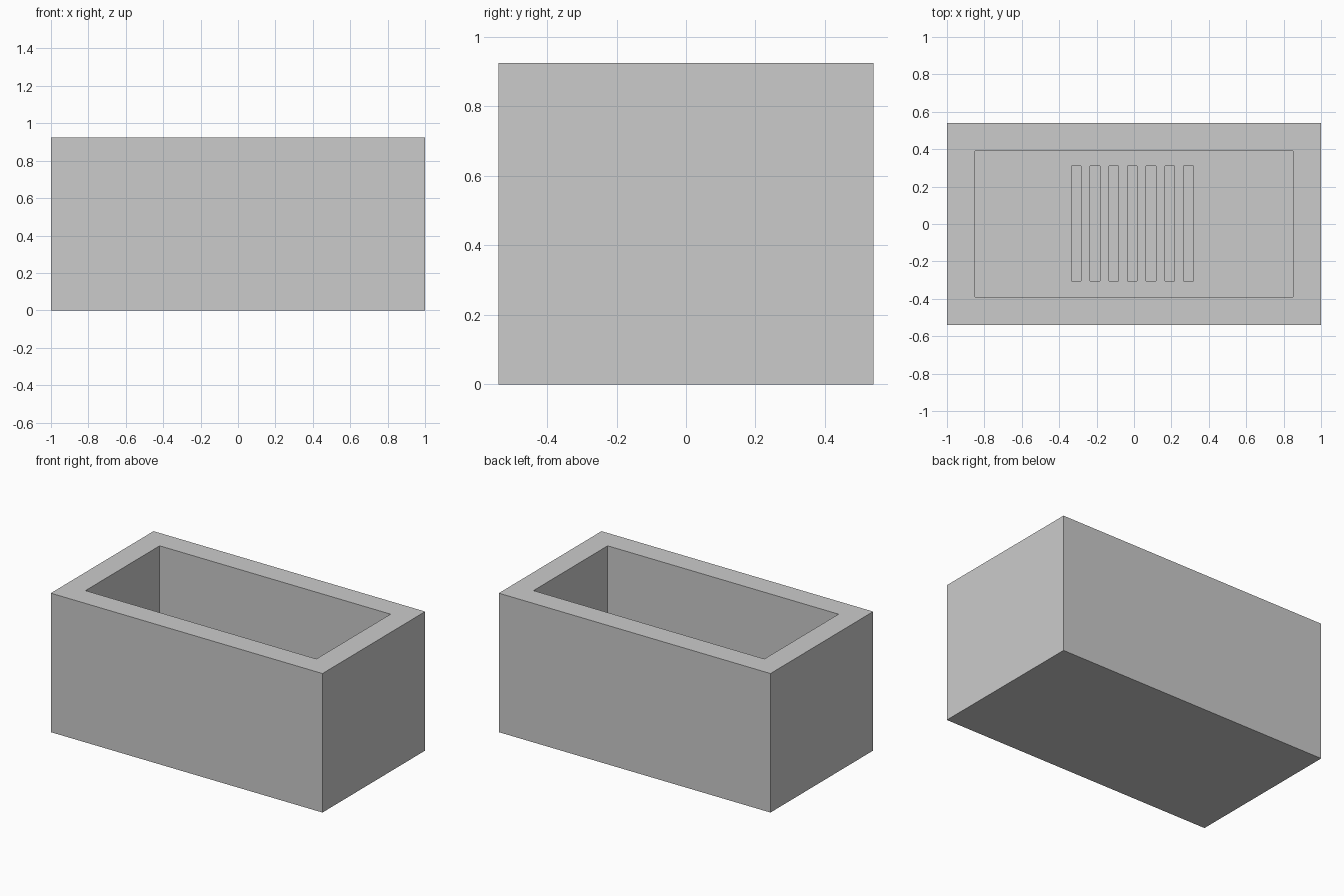
import bpy
import bmesh
from mathutils import Matrix, Vector

if "Cube" in bpy.data.objects:
    bpy.data.objects.remove(bpy.data.objects["Cube"], do_unlink=True)

# Single plain grey
GREY = (0.6, 0.6, 0.6, 1.0)
grey = bpy.data.materials.new("plain_grey")
grey.use_nodes = True
grey.diffuse_color = GREY
grey.node_tree.nodes["Principled BSDF"].inputs["Base Color"].default_value = GREY

WIDTH, DEPTH, HEIGHT = 2.0, 1.08, 0.925
WALL = 0.15
SLOT_COUNT, SLOT_PITCH, SLOT_DEPTH = 7, 0.1, 0.05


def add_block(bm, low, high):
    """Axis-aligned block between two corners."""
    low, high = Vector(low), Vector(high)
    matrix = Matrix.Translation((low + high) / 2) @ Matrix.Diagonal((*(high - low), 1))
    bmesh.ops.create_cube(bm, size=1, matrix=matrix)


def make_object(name, blocks):
    bm = bmesh.new()
    for low, high in blocks:
        add_block(bm, low, high)
    mesh = bpy.data.meshes.new(name)
    bm.to_mesh(mesh)
    bm.free()
    mesh.materials.append(grey)
    obj = bpy.data.objects.new(name, mesh)
    bpy.context.collection.objects.link(obj)
    return obj


def cut(target, name, blocks):
    cutter = make_object(name, blocks)
    cutter.hide_render = True
    modifier = target.modifiers.new(name, "BOOLEAN")
    modifier.operation = "DIFFERENCE"
    modifier.solver = "EXACT"
    modifier.object = cutter
    bpy.context.view_layer.objects.active = target
    bpy.ops.object.modifier_apply(modifier=name)
    bpy.data.objects.remove(cutter, do_unlink=True)


# Outer trough body
half_x, half_y = WIDTH / 2, DEPTH / 2
trough = make_object("trough", [((-half_x, -half_y, 0), (half_x, half_y, HEIGHT))])

# Deep cavity with even walls and floor
cut(trough, "cavity_cutter", [((WALL - half_x, WALL - half_y, WALL),
                               (half_x - WALL, half_y - WALL, HEIGHT + WALL))])

# Row of blind slots in the cavity floor
slots = []
for i in range(SLOT_COUNT):
    x = -0.335 + i * SLOT_PITCH
    slots.append(((x, -0.305, WALL - SLOT_DEPTH), (x + 0.052, 0.31, WALL + SLOT_DEPTH)))
cut(trough, "slot_cutter", slots)
